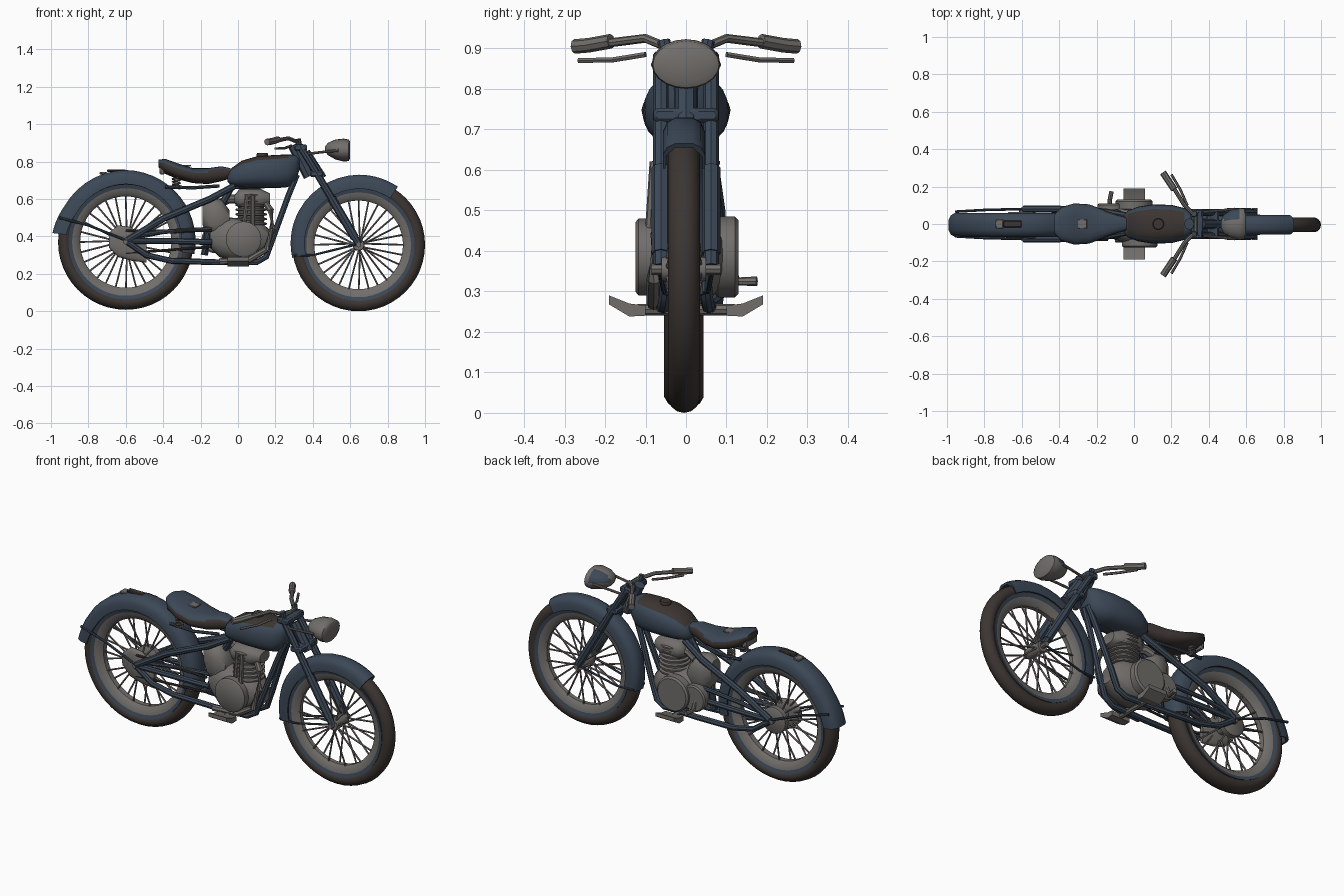
import bpy, bmesh, math
from mathutils import Vector
from math import sin, cos, pi, radians

cube = bpy.data.objects.get("Cube")
if cube:
    bpy.data.objects.remove(cube, do_unlink=True)


def material(name, rgb):
    m = bpy.data.materials.new(name)
    m.use_nodes = True
    m.diffuse_color = (*rgb, 1)
    m.node_tree.nodes["Principled BSDF"].inputs["Base Color"].default_value = (*rgb, 1)
    return m


BLUE = material("slate blue paint", (0.045, 0.065, 0.095))
GREY = material("dull grey metal", (0.165, 0.155, 0.145))
BROWN = material("dark brown rubber", (0.045, 0.036, 0.032))


def finish(name, bm, mats, rule=None, angle=40):
    bmesh.ops.recalc_face_normals(bm, faces=bm.faces)
    bm.normal_update()
    if rule:
        for f in bm.faces:
            f.material_index = rule(f.normal, f.calc_center_median())
    me = bpy.data.meshes.new(name)
    bm.to_mesh(me)
    bm.free()
    ob = bpy.data.objects.new(name, me)
    bpy.context.collection.objects.link(ob)
    for m in mats:
        me.materials.append(m)
    bpy.ops.object.select_all(action="DESELECT")
    ob.select_set(True)
    bpy.context.view_layer.objects.active = ob
    bpy.ops.object.shade_smooth_by_angle(angle=radians(angle))
    return ob


def bridge(bm, rings, closed=False, caps=True):
    """Skin a list of point rings."""
    vs = [[bm.verts.new(p) for p in ring] for ring in rings]
    n = len(vs[0])
    for a, b in zip(vs, vs[1:] + (vs[:1] if closed else [])):
        for i in range(n):
            j = (i + 1) % n
            bm.faces.new((a[i], a[j], b[j], b[i]))
    if caps and not closed:
        bm.faces.new(vs[0])
        bm.faces.new(vs[-1])


def tubes(name, paths, r, mat, sides=8):
    """Round tubes along one or more point paths."""
    bm = bmesh.new()
    for path in paths:
        pts = [Vector(p) for p in path]
        rings = []
        for i, p in enumerate(pts):
            t = (pts[min(i + 1, len(pts) - 1)] - pts[max(i - 1, 0)]).normalized()
            ref = Vector((0, 0, 1)) if abs(t.z) < 0.95 else Vector((0, 1, 0))
            u = t.cross(ref).normalized()
            v = t.cross(u)
            rings.append([p + r * (u * cos(2 * pi * k / sides) + v * sin(2 * pi * k / sides))
                          for k in range(sides)])
        bridge(bm, rings)
    return finish(name, bm, [mat])


def both(path):
    return [path, [(x, -y, z) for x, y, z in path]]


def loft(name, sections, mats, rule=None, n=20, power=2.5, y=0):
    """Body along x from sections (x, bottom, top, half width)."""
    def sp(v):
        return math.copysign(abs(v) ** (2 / power), v)
    bm = bmesh.new()
    bridge(bm, [[(x, y + w * sp(cos(2 * pi * k / n)), (b + t) / 2 + (t - b) / 2 * sp(sin(2 * pi * k / n)))
                 for k in range(n)] for x, b, t, w in sections])
    return finish(name, bm, mats, rule, 50)


def lathe(name, centre, profile, mat, closed=False, steps=48, axis="y"):
    """Turn a profile of (radius, offset) about an axis through centre."""
    cx, cy, cz = centre
    bm = bmesh.new()
    rings = []
    for k in range(steps):
        a = 2 * pi * k / steps
        c, s = cos(a), sin(a)
        if axis == "y":
            rings.append([(cx + r * c, cy + o, cz + r * s) for r, o in profile])
        else:
            rings.append([(cx + r * c, cy + r * s, cz + o) for r, o in profile])
    bridge(bm, rings, closed=True)
    bmesh.ops.remove_doubles(bm, verts=bm.verts, dist=1e-5)
    return finish(name, bm, [mat])


def disc(name, centre, r, half, mat, axis="y", steps=24):
    return lathe(name, centre, [(0, -half), (r * .9, -half), (r, -half * .7),
                                (r, half * .7), (r * .9, half), (0, half)], mat, steps=steps, axis=axis)


def fender(name, centre, stations, half, skirt):
    """U-shaped guard swept round a wheel from (angle, radius) stations."""
    section = [(-1, -skirt), (-1, -.035), (-.8, -.012), (-.4, 0), (.4, 0), (.8, -.012), (1, -.035), (1, -skirt),
               (.88, -skirt), (.88, -.04), (.4, -.012), (-.4, -.012), (-.88, -.04), (-.88, -skirt)]
    bm = bmesh.new()
    rings = []
    for (a0, r0), (a1, r1) in zip(stations, stations[1:]):
        for i in range(8):
            f = i / 7
            a, r = radians(a0 + (a1 - a0) * f), r0 + (r1 - r0) * f
            rings.append([(centre[0] + (r + d) * cos(a), centre[1] + half * w, centre[2] + (r + d) * sin(a))
                          for w, d in section])
    bridge(bm, rings)
    bmesh.ops.remove_doubles(bm, verts=bm.verts, dist=1e-5)
    return finish(name, bm, [BLUE])


def box(name, centre, size, mat, bevel=0.008):
    bm = bmesh.new()
    bmesh.ops.create_cube(bm, size=1)
    for v in bm.verts:
        v.co = Vector([c + s * p for c, s, p in zip(centre, size, v.co)])
    bmesh.ops.bevel(bm, geom=bm.edges[:], offset=min(bevel, min(size) * .3), segments=1, affect="EDGES")
    return finish(name, bm, [mat])


# Wheels
def wheel(side, c, R, w):
    m = R - .04
    tyre = [(m + .04 * cos(2 * pi * k / 14) if cos(2 * pi * k / 14) > 0 else m + .03 * cos(2 * pi * k / 14),
             w * sin(2 * pi * k / 14)) for k in range(14)]
    lathe(side + "_tyre", c, tyre, BROWN)
    lathe(side + "_rim_edge", c, [(R - .075, -w * .8), (R - .055, -w * .93), (R - .055, w * .93),
                                  (R - .075, w * .8)], BLUE)
    lathe(side + "_rim", c, [(R - .07, -w * .82), (R - .1, -w * .7), (R - .118, -w * .3), (R - .118, w * .3),
                             (R - .1, w * .7), (R - .07, w * .82)], GREY)
    disc(side + "_hub", c, .032, .055, GREY)
    spokes = []
    for k in range(28):
        a = 2 * pi * k / 28
        b = a + (.22 if k % 4 < 2 else -.22)
        s = .04 if k % 2 else -.04
        spokes.append([(c[0] + .03 * cos(b), c[1] + s, c[2] + .03 * sin(b)),
                       (c[0] + (R - .11) * cos(a), c[1] + s * .3, c[2] + (R - .11) * sin(a))])
    tubes(side + "_spokes", spokes, .005, GREY, 5)


FRONT, REAR = (.645, -.005, .355), (-.6, -.005, .37)
wheel("front", FRONT, .355, .04)
wheel("rear", REAR, .362, .05)
fender("front_fender", FRONT, [(56, .375), (90, .375), (150, .368), (191, .362)], .052, .075)
fender("rear_fender", REAR, [(-10, .372), (40, .378), (90, .385), (150, .38), (173, .395)], .064, .075)
tubes("axles", [[(x, -.085, z), (x, .085, z)] for x, z in ((.645, .355), (-.6, .37))], .014, GREY)
disc("rear_brake_drum", (-.6, .045, .37), .075, .02, GREY)
loft("rear_hub_cover", [(-.69, .34, .42, .015), (-.64, .29, .46, .022), (-.57, .27, .45, .022),
                        (-.49, .26, .36, .012)], [GREY], y=-.055)

# Tank, with a dark top panel
loft("fuel_tank", [(-.055, .69, .73, .045), (-.035, .67, .765, .07), (.02, .662, .805, .092), (.1, .66, .828, .105),
                   (.2, .66, .836, .102), (.27, .665, .838, .085), (.31, .7, .835, .06), (.33, .76, .82, .03)],
     [BLUE, BROWN], lambda n, c: int(n.z > .72 and c.x < .24), n=24)
disc("fuel_cap", (.13, 0, .833), .03, .012, BROWN, axis="z")

# Saddle, painted on top with dark sides
loft("seat", [(-.425, .77, .81, .05), (-.39, .735, .815, .09), (-.32, .705, .79, .11), (-.24, .685, .765, .105),
              (-.16, .68, .765, .075), (-.09, .695, .775, .05), (-.04, .71, .765, .035)],
     [BROWN, BLUE], lambda n, c: int(n.z > .55))
box("seat_badge", (-.28, 0, .779), (.055, .05, .008), GREY)
box("seat_back_plate", (-.405, 0, .755), (.03, .11, .05), GREY)
for s in (-1, 1):
    helix = [(-.33 + .02 * cos(k * pi / 3), s * .06 + .02 * sin(k * pi / 3), .655 + .0025 * k) for k in range(25)]
    tubes("seat_spring", [helix], .005, GREY, 5)
tubes("seat_rails", both([(-.39, .06, .665), (-.24, .06, .66), (-.1, .03, .67)]), .009, BLUE)

# Frame
tubes("frame_spine", [[(.33, 0, .8), (.25, 0, .68), (-.03, 0, .67), (-.16, 0, .45), (-.18, 0, .3)]], .02, BLUE)
tubes("down_tubes", both([(.315, .015, .73), (.27, .025, .62), (.19, .045, .4), (.15, .05, .29), (.1, .055, .262),
                          (-.12, .065, .262), (-.36, .075, .27), (-.49, .08, .3), (-.59, .08, .37)]), .016, BLUE)
tubes("seat_stays", both([(-.59, .08, .38), (-.4, .08, .495), (-.15, .065, .6), (-.02, .04, .67)]), .018, BLUE)
tubes("chain_stays", both([(-.59, .078, .375), (-.35, .075, .375), (-.14, .06, .37)]), .016, BLUE)
tubes("middle_stays", both([(-.57, .078, .4), (-.4, .075, .425), (-.14, .06, .44)]), .012, BLUE)
tubes("fender_stays", both([(-.6, .08, .38), (-.8, .075, .46), (-.955, .066, .5)]), .007, BLUE)
tubes("chain_runs", [[(-.6, -.068, z), (-.14, -.085, z2)] for z, z2 in ((.43, .43), (.31, .345))], .007, BROWN)

# Fork and steering head
tubes("fork_legs", both([(.33, .062, .885), (.42, .062, .74), (.645, .062, .36)]), .019, BLUE)
tubes("fork_sleeves", both([(.5, .062, .605), (.625, .062, .393)]), .023, BLUE)
tubes("steering_head", [[(.295, 0, .89), (.38, 0, .72)]], .03, BLUE)
for x, z in ((.335, .875), (.42, .735)):
    box("fork_yoke", (x, 0, z), (.07, .16, .035), BLUE)
tubes("front_spring", [[(.36, 0, .85), (.45, 0, .71)]], .026, BLUE)
tubes("front_fender_stays", both([(.645, .066, .36), (.4, .055, .3), (.3, .05, .3)]), .006, BLUE)

# Handlebar, grips and levers
tubes("handlebar", [[(.16, -.27, .9), (.22, -.18, .915), (.27, -.1, .925), (.33, -.04, .9), (.33, .04, .9),
                     (.27, .1, .925), (.22, .18, .915), (.16, .27, .9)]], .011, GREY)
tubes("grips", both([(.155, .275, .905), (.178, .24, .908), (.215, .185, .918)]), .018, GREY)
tubes("levers", both([(.2, .265, .87), (.25, .18, .872), (.285, .1, .885)]), .007, GREY, 6)
tubes("handlebar_risers", both([(.33, .045, .87), (.32, .055, .92)]), .016, BLUE)

# Headlight
loft("headlight", [(.465, .855, .88, .02), (.48, .835, .9, .05), (.52, .812, .918, .075), (.565, .8, .923, .085),
                   (.592, .803, .918, .082), (.6, .82, .905, .065)],
     [GREY, BLUE], lambda n, c: int(n.x < .1 and n.y > .2 and n.z > 0), power=2)
tubes("headlight_bracket", both([(.36, .062, .84), (.44, .07, .85), (.54, .08, .86)]), .007, GREY)

# Engine and gearbox
loft("crankcase", [(-.15, .34, .45, .055), (-.1, .29, .5, .085), (-.03, .27, .5, .105), (.05, .275, .49, .105),
                   (.12, .3, .48, .085), (.175, .34, .43, .045)], [GREY], power=2.4)
disc("timing_cover", (.03, -.1, .385), .095, .025, GREY)
disc("primary_cover", (0, .1, .385), .1, .03, GREY)
disc("clutch_cover", (-.12, .085, .385), .075, .025, GREY)
loft("gearbox", [(-.19, .46, .59, .045), (-.15, .4, .61, .075), (-.09, .4, .6, .08), (-.045, .42, .54, .055)], [GREY])
fins = []
for k in range(7):
    z = .025 * k
    fins += [(.07, z), (.084, z + .004), (.084, z + .012), (.07, z + .016)]
lathe("cylinder", (.07, 0, .46), [(0, 0)] + fins + [(0, .17)], GREY, axis="z", steps=20)
loft("cylinder_head", [(-.02, .58, .62, .05), (.01, .55, .655, .075), (.12, .55, .655, .075), (.17, .57, .63, .045)],
     [GREY])
tubes("pushrods", [[(.03, -.07, .44), (.05, -.075, .62)], [(.08, -.09, .44), (.08, -.078, .62)]], .012, GREY)
tubes("intake", [[(.03, 0, .6), (-.05, .03, .6), (-.09, .04, .58)]], .024, GREY)
tubes("exhaust_pipe", [[(.13, -.03, .6), (.175, -.05, .54), (.185, -.07, .44), (.15, -.08, .33), (.06, -.08, .275),
                        (-.1, -.08, .265)]], .018, GREY)

# Foot rests and pedals
for s in (-1, 1):
    bm = bmesh.new()
    bridge(bm, [[(x, s * y, z + h) for x, h in ((-.055, 0), (.06, 0), (.06, t), (-.055, t))]
                for y, z, t in ((.1, .24, .025), (.14, .238, .032), (.19, .268, .022))])
    finish("foot_rest", bm, [GREY], angle=20)
tubes("foot_rest_bar", [[(0, -.12, .255), (0, .12, .255)]], .014, GREY)
tubes("kick_lever", [[(-.13, .1, .38), (-.13, .125, .325), (-.12, .175, .325)]], .012, GREY)

# Rear fender fittings
box("fender_badge", (-.72, 0, .738), (.04, .05, .012), GREY)
box("fender_pad", (-.65, 0, .752), (.1, .035, .014), BROWN)
